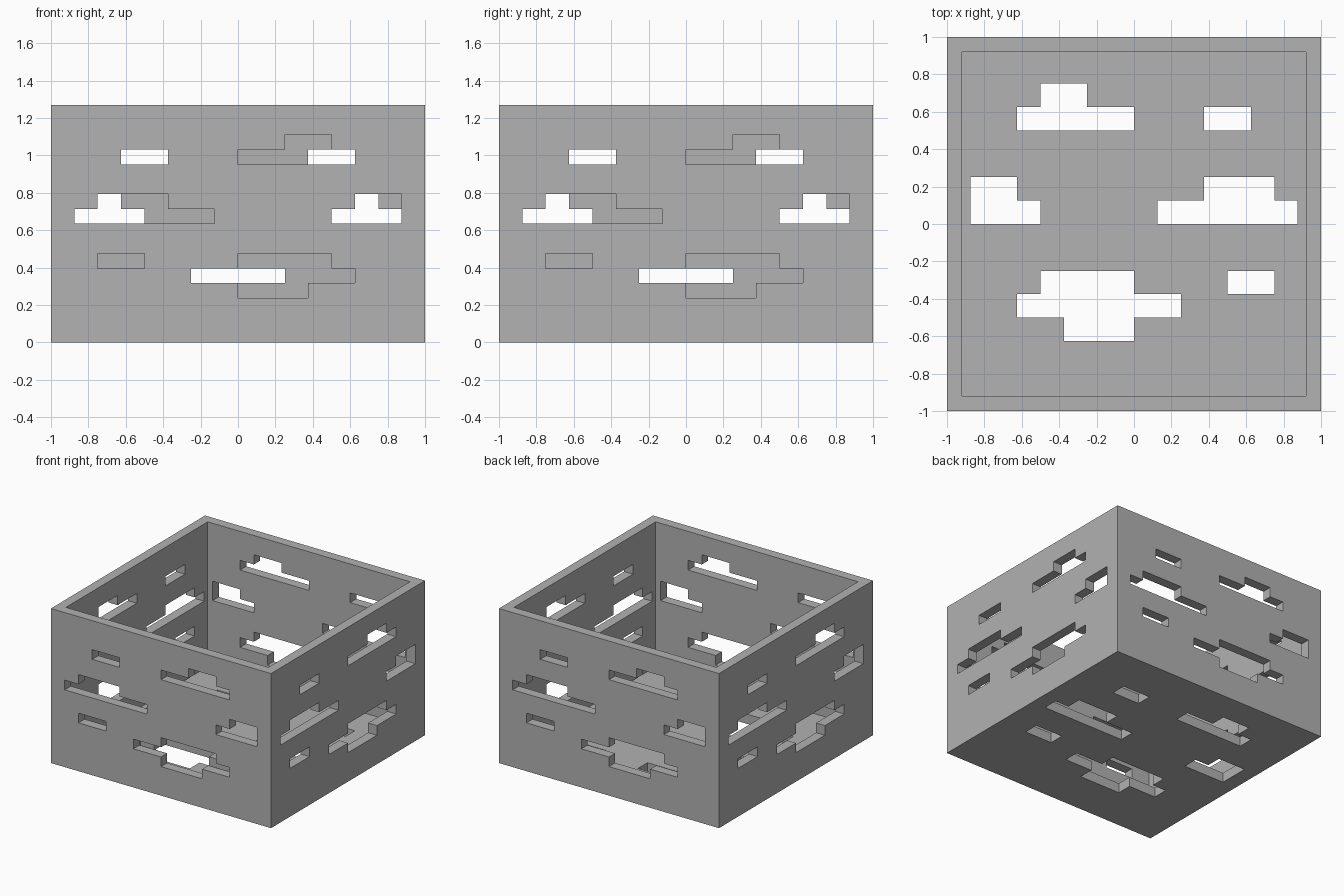
import bpy
import bmesh
from math import radians
from mathutils import Matrix

HEIGHT = 1.27
WALL = 0.08
CELL = 1 / 8          # each panel is a 16 x 16 grid of cells

# Stepped openings: bottom row, then (start, end) columns of each row going up
OPENINGS = [
    (4, [(0, 5), (2, 4)]),
    (4, [(-5, -3)]),
    (0, [(-7, -1), (-6, -3)]),
    (0, [(4, 7), (5, 7)]),
    (-3, [(-6, -4)]),
    (-5, [(0, 3), (-2, 5), (0, 4)]),
]

cube = bpy.data.objects.get("Cube")
if cube:
    bpy.data.objects.remove(cube, do_unlink=True)

grey = bpy.data.materials.new("stone grey")
grey.use_nodes = True
colour = (0.445, 0.445, 0.445, 1)
grey.diffuse_color = colour
grey.node_tree.nodes["Principled BSDF"].inputs["Base Color"].default_value = colour


def make_object(name, bm):
    bmesh.ops.recalc_face_normals(bm, faces=bm.faces)
    mesh = bpy.data.meshes.new(name)
    bm.to_mesh(mesh)
    bm.free()
    mesh.materials.append(grey)
    obj = bpy.data.objects.new(name, mesh)
    bpy.context.collection.objects.link(obj)
    return obj


def add_opening(bm, base, rows, place):
    """Extrude one stepped outline through a panel; local z points outward."""
    right, left = [], []
    for i, (start, end) in enumerate(rows):
        for row in (base + i, base + i + 1):
            right.append((end, row))
            left.append((start, row))
    outline = []
    for point in right + left[::-1]:
        if not outline or outline[-1] != point:
            outline.append(point)
    verts = [bm.verts.new(place @ Matrix.Translation((u * CELL, v * CELL, 0)).translation)
             for u, v in outline]
    face = bm.faces.new(verts)
    depth = place.to_3x3().col[2] * 0.15
    new = bmesh.ops.extrude_face_region(bm, geom=[face], use_keep_orig=True)["geom"]
    moved = [g for g in new if isinstance(g, bmesh.types.BMVert)]
    bmesh.ops.translate(bm, verts=moved, vec=depth)


# Open-topped box: inset the top face and push it down to the floor
bm = bmesh.new()
bmesh.ops.create_cube(bm, size=1, matrix=Matrix.Translation((0, 0, HEIGHT / 2))
                      @ Matrix.Diagonal((2, 2, HEIGHT, 1)))
top = max(bm.faces, key=lambda f: f.calc_center_median().z)
bmesh.ops.inset_region(bm, faces=[top], thickness=WALL, use_even_offset=True)
inner = bmesh.ops.extrude_face_region(bm, geom=[top])["geom"]
bmesh.ops.delete(bm, geom=[top], context="FACES_ONLY")
bmesh.ops.translate(bm, verts=[g for g in inner if isinstance(g, bmesh.types.BMVert)],
                    vec=(0, 0, WALL - HEIGHT))
crate = make_object("open_box", bm)

# The same openings on four walls and, seen from below, on the floor
upright = Matrix.Rotation(radians(90), 4, "X")
squash = Matrix.Diagonal((1, HEIGHT / 2, 1, 1))
panels = [Matrix.Translation((0, 0, HEIGHT / 2)) @ Matrix.Rotation(radians(90 * k), 4, "Z")
          @ upright @ squash @ Matrix.Translation((0, 0, 0.9)) for k in range(4)]
panels.append(Matrix.Translation((0, 0, 0.1)) @ Matrix.Rotation(radians(180), 4, "Y"))

bm = bmesh.new()
for place in panels:
    for base, rows in OPENINGS:
        add_opening(bm, base, rows, place)
cutter = make_object("opening_cutter", bm)
cutter.hide_render = True

# Cut the openings, then keep only the finished box
cut = crate.modifiers.new("openings", "BOOLEAN")
cut.operation = "DIFFERENCE"
cut.solver = "EXACT"
cut.object = cutter
bpy.context.view_layer.update()
evaluated = crate.evaluated_get(bpy.context.evaluated_depsgraph_get())
finished = bpy.data.meshes.new_from_object(evaluated)
crate.modifiers.clear()
crate.data = finished
bpy.data.objects.remove(cutter, do_unlink=True)
